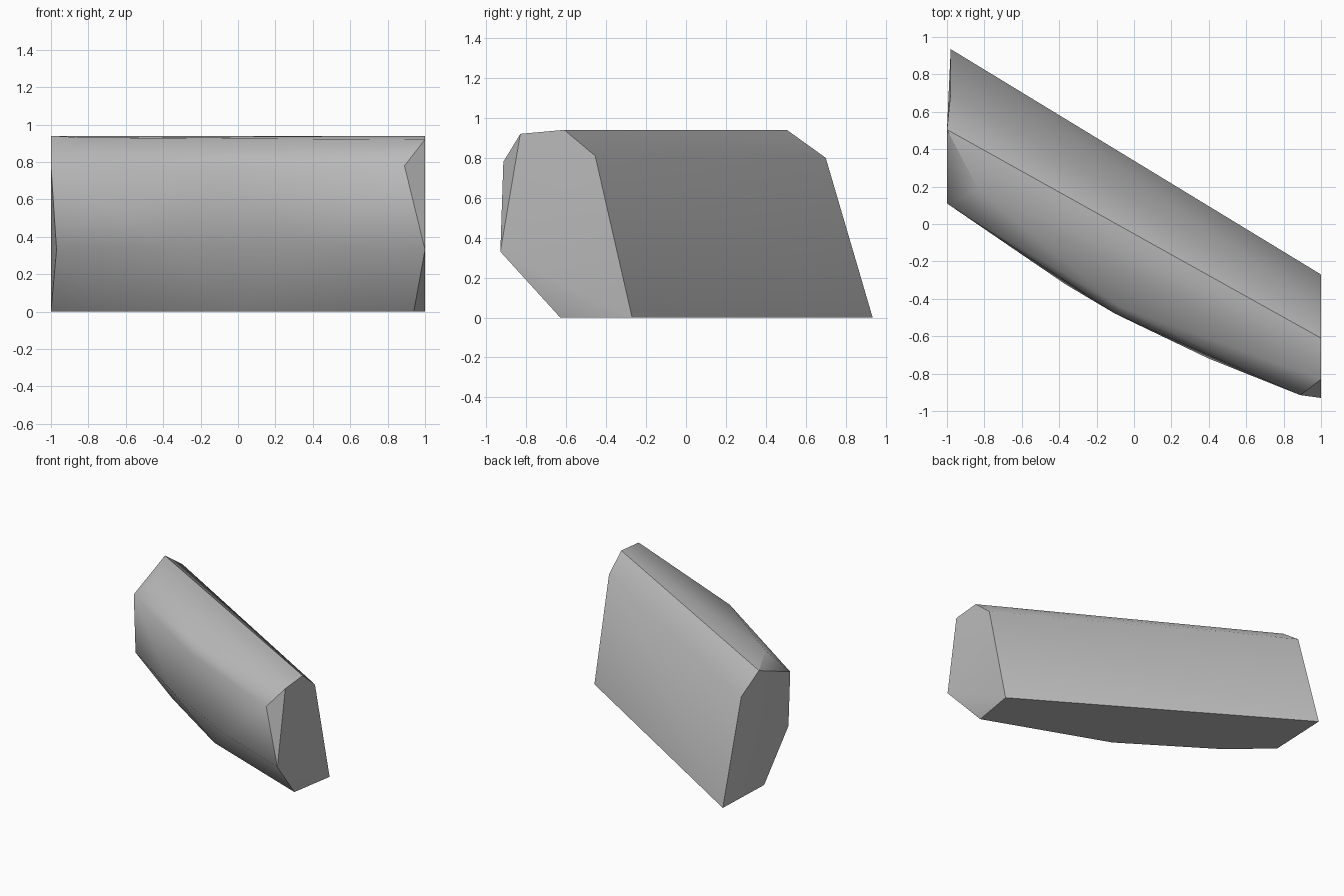
import bpy, bmesh, math

# Remove the default cube only
cube = bpy.data.objects.get("Cube")
if cube:
    bpy.data.objects.remove(cube, do_unlink=True)

# One matte grey colour
stone = bpy.data.materials.new("mid_grey")
stone.use_nodes = True
colour = (0.5, 0.5, 0.5, 1)
stone.diffuse_color = colour
shader = stone.node_tree.nodes["Principled BSDF"]
shader.inputs["Base Color"].default_value = colour
shader.inputs["Roughness"].default_value = 0.9

# Straight back, shoulder and ridge, each running from end to end
back_foot = [(-0.98, 0.935, 0), (1, -0.27, 0)]
back_shoulder = [(-0.98, 0.70, 0.80), (1, -0.455, 0.81)]
ridge = [(-1, 0.505, 0.94), (1, -0.61, 0.94)]

# Bowed front, as long rows from the top edge down to the foot
top_front = [(-0.83, 0.18, 0.93), (-0.08, -0.44, 0.86), (1, -0.83, 0.92)]
upper_front = [(-1, 0.11, 0.78), (-0.1, -0.48, 0.78), (0.89, -0.915, 0.78)]
lower_front = [(-0.97, 0.09, 0.33), (-0.37, -0.32, 0.345),
               (0.4, -0.72, 0.345), (1, -0.93, 0.33)]
front_foot = [(-1, 0.44, 0), (-0.71, 0.18, 0), (-0.02, -0.27, 0), (0.94, -0.63, 0)]


def hull_block(name, rows, material):
    """Wrap a convex skin around the rows and merge its flat areas."""
    bm = bmesh.new()
    for row in rows:
        for point in row:
            bm.verts.new(point)
    result = bmesh.ops.convex_hull(bm, input=bm.verts[:])
    loose = [v for v in bm.verts if not v.link_faces]
    bmesh.ops.delete(bm, geom=loose, context='VERTS')
    bmesh.ops.dissolve_limit(bm, angle_limit=math.radians(1),
                             verts=bm.verts[:], edges=bm.edges[:])
    bmesh.ops.recalc_face_normals(bm, faces=bm.faces[:])
    mesh = bpy.data.meshes.new(name)
    bm.to_mesh(mesh)
    bm.free()
    mesh.materials.append(material)
    obj = bpy.data.objects.new(name, mesh)
    bpy.context.collection.objects.link(obj)
    return obj


# The faceted slab, soft across the front and crisp at the ends and ridge
slab = hull_block("stone_slab", [back_foot, back_shoulder, ridge, top_front,
                                 upper_front, lower_front, front_foot], stone)
bpy.ops.object.select_all(action='DESELECT')
slab.select_set(True)
bpy.context.view_layer.objects.active = slab
bpy.ops.object.shade_smooth_by_angle(angle=math.radians(36))
